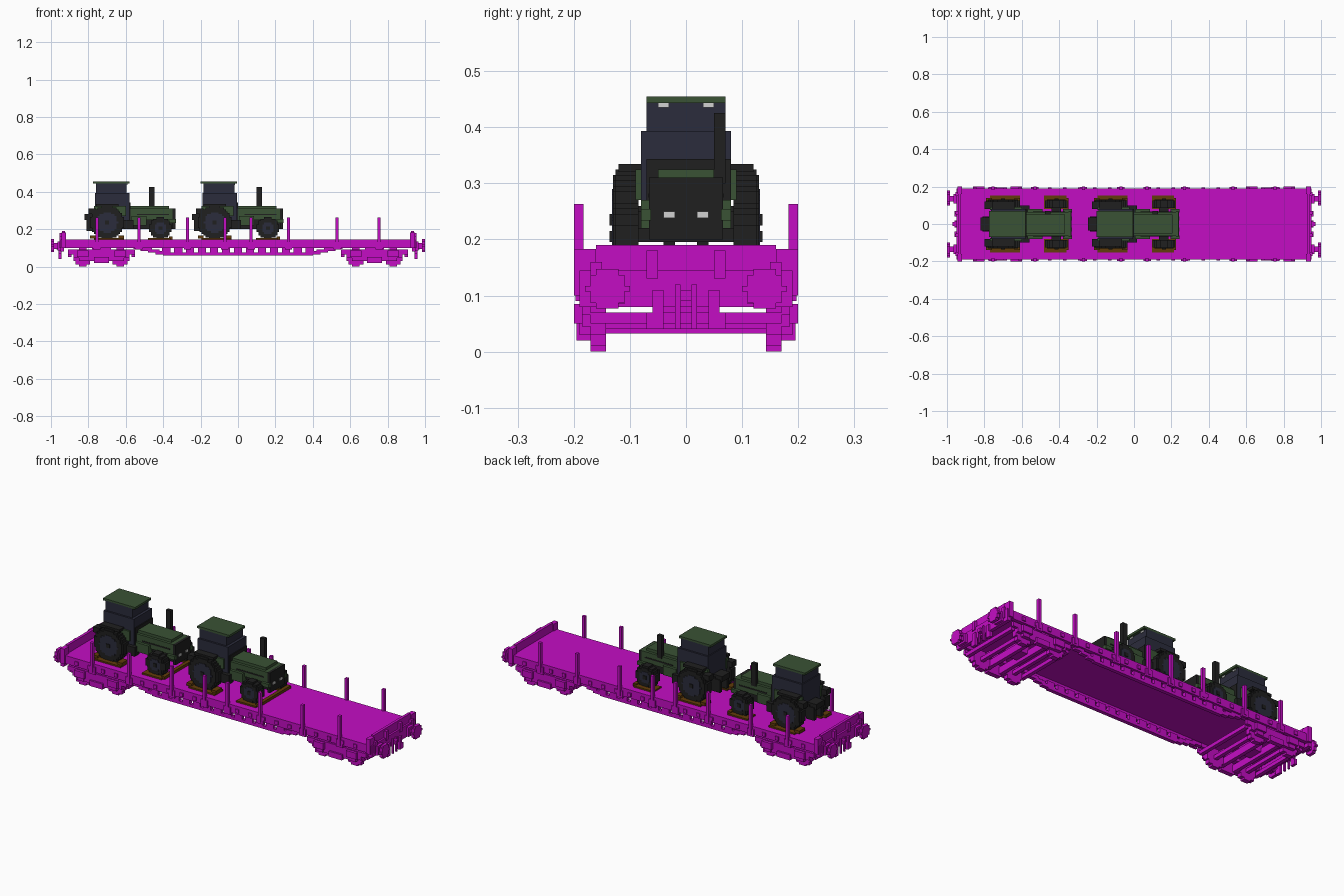
import bpy
import bmesh
import math
from mathutils import Matrix, Vector

UNIT = 0.01  # all sizes below are in hundredths

default_cube = bpy.data.objects.get("Cube")
if default_cube:
    bpy.data.objects.remove(default_cube, do_unlink=True)


def make_material(name, red, green, blue):
    material = bpy.data.materials.new(name)
    material.use_nodes = True
    colour = (red, green, blue, 1)
    material.diffuse_color = colour
    material.node_tree.nodes["Principled BSDF"].inputs["Base Color"].default_value = colour
    return material


magenta = make_material("magenta paint", 0.55, 0.004, 0.55)
leaf = make_material("dark green paint", 0.042, 0.085, 0.035)
navy = make_material("navy glass", 0.024, 0.025, 0.045)
black = make_material("black rubber", 0.014, 0.014, 0.014)
brown = make_material("brown timber", 0.12, 0.045, 0.003)
lamp = make_material("pale lamp", 0.65, 0.65, 0.65)


def build(name, material, boxes, mirror="", shift=0):
    """One object from (x, y, z) ranges, optionally mirrored over x and y."""
    mesh = bpy.data.meshes.new(name)
    bm = bmesh.new()
    x_signs = (1, -1) if "x" in mirror else (1,)
    y_signs = (1, -1) if "y" in mirror else (1,)
    for ranges in boxes:
        middle = Vector([sum(r) / 2 for r in ranges])
        size = Vector([r[1] - r[0] for r in ranges]) * UNIT
        for sx in x_signs:
            for sy in y_signs:
                place = Vector((middle.x * sx + shift, middle.y * sy, middle.z)) * UNIT
                matrix = Matrix.Translation(place) @ Matrix.Diagonal(size).to_4x4()
                bmesh.ops.create_cube(bm, size=1, matrix=matrix)
    bm.to_mesh(mesh)
    bm.free()
    mesh.materials.append(material)
    obj = bpy.data.objects.new(name, mesh)
    bpy.context.collection.objects.link(obj)
    return obj


def block(name, material, x, y, z, mirror="", shift=0):
    return build(name, material, [(x, y, z)], mirror, shift)


def disc(x, y, z, radius):
    """Stepped disc facing sideways, made of one-unit rows."""
    rows = []
    count = round(radius * 2)
    for i in range(count):
        low = -radius + i
        half = max(1, round(math.sqrt(radius ** 2 - (low + 0.5) ** 2)))
        rows.append(((x - half, x + half), y, (z + low, z + low + 1)))
    return rows


def end_disc(x, y, z, radius):
    """Stepped disc facing along the wagon."""
    return [(x, (y + r[0][0], y + r[0][1]), r[2]) for r in disc(0, x, z, radius)]


def around(centre, half):
    return (centre - half, centre + half)


# Wagon deck and frame
block("deck", magenta, x=(-94, 94), y=(-18, 18), z=(12, 14.5))
block("side_sill", magenta, x=(-93, 93), y=(17, 19), z=(10, 14.5), mirror="y")
block("headstock", magenta, x=(93, 95), y=(-19, 19), z=(8, 14.5), mirror="x")
block("end_board", magenta, x=(92.5, 94), y=(-16, 16), z=(14, 19), mirror="x")
block("end_board_corner", magenta, x=(92, 94.5), y=(16, 20), z=(10, 18.3), mirror="xy")
block("end_board_rib", magenta, x=(94, 95.5), y=(5, 7), z=(13, 18), mirror="xy")
block("end_step", magenta, x=(94, 95.5), y=(15, 17), z=(10, 16), mirror="xy")

# Fishbelly side girder: stepped ends, lower chord and web posts
block("girder_chord", magenta, x=(-40, 40), y=(16, 18), z=(5.8, 7.4), mirror="y")
slope = []
for i in range(4):
    slope.append((around(41 + i * 4, 3), (16, 18), (6.4 + i, 8.2 + i)))
build("girder_slope", magenta, slope, mirror="xy")
posts = []
for i in range(-6, 7):
    posts.append((around(i * 6.4, 2.2), (16, 18), (7, 10.2)))
build("girder_posts", magenta, posts, mirror="y")

# Stakes and their pockets
stakes, pockets = [], []
for x in (7, 27, 53, 75.5):
    stakes.append((around(x, 0.8), (18.3, 20), (10, 26.3)))
    pockets.append((around(x, 2), (18.5, 19.7), (9, 13)))
build("stakes", magenta, stakes, mirror="xy")
build("stake_pockets", magenta, pockets, mirror="xy")
lugs = [(around(x, 1), (19, 19.6), (11, 13)) for x in range(13, 90, 8)]
build("sill_lugs", magenta, lugs, mirror="xy")

# Bogies
BOGIE = 73
wheels, axle_boxes, cross_bars = [], [], []
for side in (-1, 1):
    axle = BOGIE + side * 10
    wheels += disc(axle, (14.3, 17), 5, 5)
    axle_boxes.append((around(axle, 3), (18, 20), (5, 8.5)))
    axle_boxes.append((around(axle, 2), (18, 19), (3, 5)))
    cross_bars.append((around(axle, 1), (-15, 15), (4, 6)))
    cross_bars.append((around(BOGIE + side * 17, 1), (-17, 17), (5, 7)))
    cross_bars.append((around(BOGIE + side * 4, 1), (-17, 17), (3.2, 7)))
build("rail_wheels", magenta, wheels, mirror="xy")
build("axle_boxes", magenta, axle_boxes, mirror="xy")
build("bogie_cross_bars", magenta, cross_bars, mirror="x")
frame = [(around(BOGIE, 18), (17, 18.5), (6.5, 9)),
         (around(BOGIE, 15), (17, 18.5), (4.5, 6.5)),
         (around(BOGIE, 12), (17, 18.5), (3, 4.5)),
         (around(BOGIE, 4), (17, 19.5), (2, 5))]
build("bogie_frame", magenta, frame, mirror="xy")
block("bogie_pivot", magenta, x=around(BOGIE, 4), y=(-4, 4), z=(5, 12), mirror="x")
block("bogie_bearer", magenta, x=around(BOGIE, 5), y=(14, 18), z=(8, 12), mirror="xy")

# Buffers, hook and hoses
block("buffer_shank", magenta, x=(95, 98.5), y=(12, 15), z=(9.5, 12.5), mirror="xy")
block("buffer_collar", magenta, x=(95, 96.5), y=(11, 16), z=(8.5, 13.5), mirror="xy")
build("buffer_head", magenta, end_disc((98.3, 100), 14, 11.2, 3.5), mirror="xy")
block("hook", magenta, x=(95, 97), y=(-1, 1), z=(9, 11), mirror="x")
block("coupling_link", magenta, x=(95, 96), y=(1, 2), z=(4, 12), mirror="xy")
block("brake_hose", magenta, x=(94.5, 96), y=(4, 6), z=(4, 11), mirror="xy")
block("brake_hose_end", magenta, x=(94.5, 96), y=(5, 7), z=(4, 7), mirror="xy")


def tractor(label, shift):
    """Tractor whose rear axle sits at the given shift along the wagon."""

    def piece(name, material, x, y, z, mirror=""):
        block(label + "_" + name, material, x, y, z, mirror, shift)

    def wheel(name, x, z, radius, rim):
        # Tyre with lugs on alternate sides, then rim and hub
        tyre = disc(x, (8.5, 12.6), z, radius)
        tyre += disc(x, (9.5, 13), z, radius - 1)
        build(label + "_" + name + "_tyre", black, tyre, "y", shift)
        build(label + "_" + name + "_rim", navy, disc(x, (12, 13.2), z, rim), "y", shift)
        build(label + "_" + name + "_hub", black, disc(x, (13, 13.6), z, 1), "y", shift)

    wheel("rear", x=0, z=23.5, radius=9, rim=5.5)
    wheel("front", x=28.5, z=20.5, radius=6, rim=3)

    # Chassis
    piece("chassis", black, x=(-8, 35), y=(-4, 4), z=(20, 27))
    piece("rear_axle", black, x=(-3, 3), y=(-9, 9), z=(21, 26))
    piece("front_axle", black, x=(26, 31), y=(-9, 9), z=(19.5, 22))
    piece("hitch", black, x=(-12, -6), y=(-3.5, 3.5), z=(25, 28))
    piece("hitch_arm", black, x=(-11, -6), y=(2, 4), z=(19, 26), mirror="y")
    piece("cab_step", black, x=(9, 14), y=(6, 10), z=(20, 25), mirror="y")
    piece("tank", leaf, x=(13, 21), y=(5, 8), z=(22, 27), mirror="y")

    # Hood and grille
    piece("hood", leaf, x=(12, 36), y=(-6.5, 6.5), z=(25, 31))
    piece("hood_top", leaf, x=(12, 33), y=(-5, 5), z=(31, 32.5))
    piece("hood_vent", black, x=(16, 33), y=(6.3, 6.7), z=(27.5, 28.2), mirror="y")
    piece("grille", black, x=(35, 36.5), y=(-6.6, 6.6), z=(20, 31))
    piece("head_lamp", lamp, x=(36.4, 36.8), y=(2, 4), z=(23.8, 25), mirror="y")
    piece("marker", leaf, x=(32, 36.8), y=(6.2, 8), z=(23.4, 25.4), mirror="y")
    piece("exhaust", black, x=(22.5, 25.3), y=(5, 7), z=(30, 42.5))

    # Cab
    piece("lower_cab", navy, x=(-6.5, 12), y=(-8, 8), z=(25, 39.3))
    piece("upper_cab", navy, x=(-6, 10.5), y=(-7, 7), z=(39.3, 44.5))
    piece("roof", leaf, x=(-7.5, 12), y=(-7, 7), z=(44.3, 45.5))
    piece("firewall", black, x=(11.5, 12.5), y=(-7, 8), z=(25, 34.3))
    piece("roof_lamp", lamp, x=(10.4, 10.9), y=(3, 5), z=(43.5, 44.3), mirror="y")
    piece("fender", leaf, x=(-7, 10), y=(7.5, 9), z=(27, 32.5), mirror="y")
    piece("mudguard", black, x=(-6, 6), y=(8, 12), z=(32, 33.4), mirror="y")
    piece("mudguard_rear", black, x=(-10, -6), y=(8, 12), z=(28, 31), mirror="y")

    # Timber chocks
    piece("rear_plank", brown, x=(-7, 9), y=(8, 15.2), z=(14.4, 15.3), mirror="y")
    piece("rear_chock", brown, x=(6, 9), y=(9, 14), z=(15, 16.6), mirror="y")
    piece("rear_chock_back", brown, x=(-9, -6), y=(9, 14), z=(15, 16.6), mirror="y")
    piece("front_plank", brown, x=(22, 34), y=(8, 15.2), z=(14.4, 15.3), mirror="y")
    piece("front_beam", brown, x=(33, 35), y=(-14, 14), z=(14.4, 16))


tractor("rear_tractor", -70)
tractor("front_tractor", -12.5)
